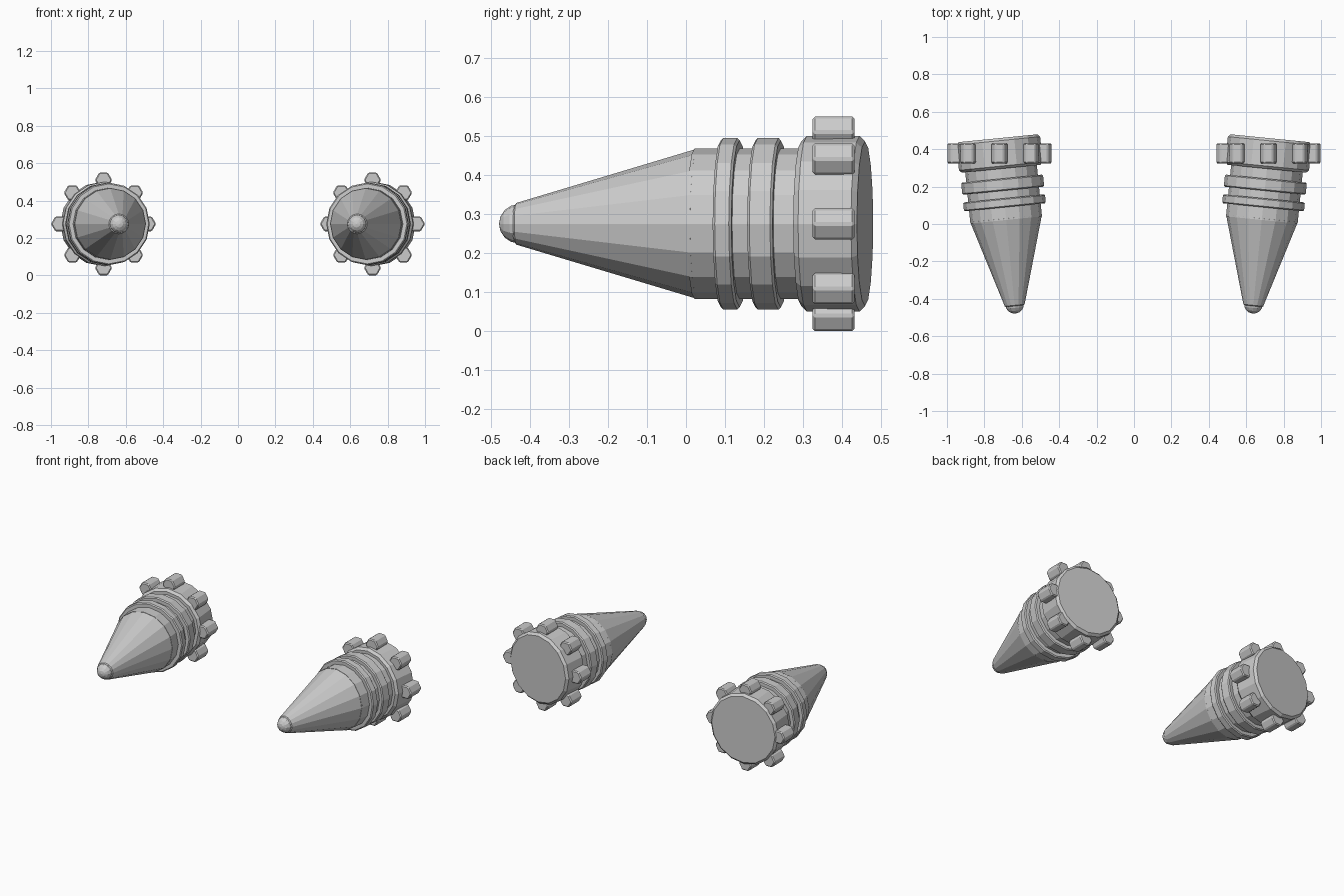
import bpy, bmesh, math
from mathutils import Matrix, Vector

if "Cube" in bpy.data.objects:
    bpy.data.objects.remove(bpy.data.objects["Cube"])

TILT = math.radians(5.7)
LUG_Y, LUG_X, MID_Z = 0.378, 0.719, 0.275


def add_object(name, bm, bevel=0.0):
    bmesh.ops.recalc_face_normals(bm, faces=bm.faces)
    mesh = bpy.data.meshes.new(name)
    bm.to_mesh(mesh)
    bm.free()
    ob = bpy.data.objects.new(name, mesh)
    bpy.context.collection.objects.link(ob)
    if bevel:
        mod = ob.modifiers.new("edge_bevel", 'BEVEL')
        mod.width = bevel
        mod.segments = 1
        mod.limit_method = 'ANGLE'
        mod.angle_limit = math.radians(50)
    return ob


def tapered(name, side, y0, y1, r0, r1, bevel=0.0, sides=16):
    """Closed cylinder or cone along the splayed centre line, front to back."""
    bm = bmesh.new()
    bmesh.ops.create_cone(bm, cap_ends=True, segments=sides,
                          radius1=r1, radius2=r0, depth=y1 - y0)
    # local z -> -y, then shift along the axis and splay about the lug hub
    m = (Matrix.Translation((side * LUG_X, LUG_Y, MID_Z))
         @ Matrix.Rotation(-side * TILT, 4, 'Z')
         @ Matrix.Translation((0, (y0 + y1) / 2 - LUG_Y, 0))
         @ Matrix.Rotation(math.pi / 2, 4, 'X'))
    bmesh.ops.transform(bm, matrix=m, verts=bm.verts)
    return add_object(name, bm, bevel)


def tip_ball(name, side):
    bm = bmesh.new()
    bmesh.ops.create_uvsphere(bm, u_segments=12, v_segments=8, radius=0.05)
    m = (Matrix.Translation((side * LUG_X, LUG_Y, MID_Z))
         @ Matrix.Rotation(-side * TILT, 4, 'Z')
         @ Matrix.Translation((0, -0.433 - LUG_Y, 0))
         @ Matrix.Rotation(math.pi / 2, 4, 'X'))
    bmesh.ops.transform(bm, matrix=m, verts=bm.verts)
    return add_object(name, bm)


def lug(name, side, angle):
    """Hexagonal stud, kept square to the y axis, points facing sideways."""
    bm = bmesh.new()
    bmesh.ops.create_cone(bm, cap_ends=True, segments=6,
                          radius1=0.046, radius2=0.046, depth=0.107)
    for v in bm.verts:
        # points of the hexagon on +-x
        x, y, z = v.co
        v.co = (x, z, y)
    pts = [v.co.x for v in bm.verts]
    if max(pts) < 0.045:
        bmesh.ops.rotate(bm, verts=bm.verts,
                         matrix=Matrix.Rotation(math.pi / 6, 3, 'Y'))
    c = Vector((side * LUG_X + 0.235 * math.cos(angle), LUG_Y,
                MID_Z + 0.235 * math.sin(angle)))
    bmesh.ops.translate(bm, verts=bm.verts, vec=c)
    return add_object(name, bm, 0.006)


for side, tag in ((1, "right"), (-1, "left")):
    tapered(f"cone_{tag}", side, -0.450, 0.039, 0.050, 0.196, 0.012)
    tip_ball(f"tip_{tag}", side)
    tapered(f"barrel_{tag}", side, 0.02, 0.32, 0.1925, 0.1925)
    # raised rings
    tapered(f"front_ring_{tag}", side, 0.088, 0.136, 0.22, 0.22, 0.006)
    tapered(f"rear_ring_{tag}", side, 0.177, 0.242, 0.22, 0.22, 0.006)
    # end drum with studs
    tapered(f"drum_{tag}", side, 0.295, 0.459, 0.225, 0.225, 0.014)
    for i in range(8):
        lug(f"stud_{tag}_{i + 1}", side, i * math.pi / 4)
